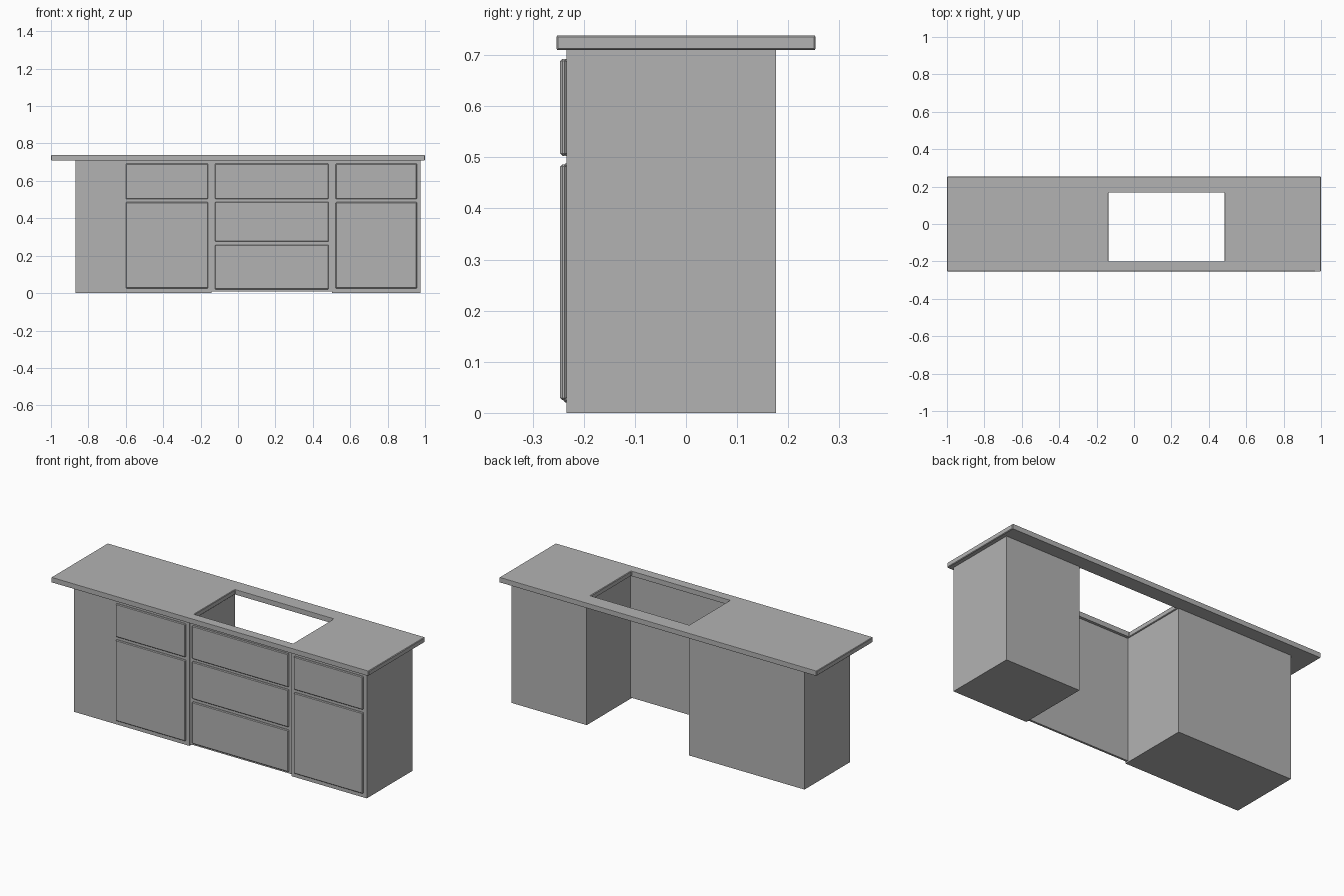
import bpy
import bmesh

default = bpy.data.objects.get("Cube")
if default:
    bpy.data.objects.remove(default, do_unlink=True)

# Single grey finish
grey = bpy.data.materials.new("plain grey")
grey.use_nodes = True
colour = (0.45, 0.45, 0.45, 1)
grey.diffuse_color = colour
grey.node_tree.nodes["Principled BSDF"].inputs["Base Color"].default_value = colour


def finish(name, bm, bevel=0):
    bmesh.ops.recalc_face_normals(bm, faces=bm.faces)
    mesh = bpy.data.meshes.new(name)
    bm.to_mesh(mesh)
    bm.free()
    mesh.materials.append(grey)
    obj = bpy.data.objects.new(name, mesh)
    bpy.context.collection.objects.link(obj)
    if bevel:
        mod = obj.modifiers.new("edge", "BEVEL")
        mod.width = bevel
        mod.segments = 1
        mod.limit_method = "ANGLE"
    return obj


def box(name, x, y, z, bevel=0):
    bm = bmesh.new()
    bmesh.ops.create_cube(bm, size=1)
    for v in bm.verts:
        v.co = [r[0] if c < 0 else r[1] for c, r in zip(v.co, (x, y, z))]
    return finish(name, bm, bevel)


# Cabinet bodies, with a thin panel closing the front between them
TOP = 0.711
FRONT = -0.234
BACK = 0.176
SET_BACK = 0.006
box("right_cabinet", (-0.87, -0.142), (FRONT, BACK), (0, TOP))
box("left_cabinet", (0.502, 0.975), (FRONT, BACK), (0, TOP))
box("middle_panel", (-0.142, 0.502), (FRONT + SET_BACK, -0.216), (0.008, TOP))

# Drawer and door fronts, by column
UPPER = (0.503, 0.692)
DOOR = (0.025, 0.486)
columns = [
    ("right", (-0.60, -0.16), 0, {"drawer": UPPER, "door": DOOR}),
    ("left", (0.522, 0.957), 0, {"drawer": UPPER, "door": DOOR}),
    ("middle", (-0.123, 0.485), SET_BACK,
     {"top_drawer": UPPER, "centre_drawer": (0.275, 0.488), "bottom_drawer": (0.02, 0.258)}),
]
for side, x, back, fronts in columns:
    for part, z in fronts.items():
        box(f"{side}_{part}", x, (FRONT - 0.012 + back, FRONT + back), z, 0.004)

# Worktop slab with a rectangular sink opening
def rectangle(bm, x, y, z):
    return [bm.verts.new((x[i], y[j], z)) for i, j in ((0, 0), (1, 0), (1, 1), (0, 1))]


bm = bmesh.new()
rings = []
for x, y in (((-1, 1), (-0.253, 0.253)), ((-0.136, 0.484), (-0.2, 0.168))):
    rings.append((rectangle(bm, x, y, 0.71), rectangle(bm, x, y, 0.738)))
(outer_low, outer_high), (inner_low, inner_high) = rings
for a, b in ((outer_low, outer_high), (outer_high, inner_high),
             (inner_high, inner_low), (inner_low, outer_low)):
    for i in range(4):
        j = (i + 1) % 4
        bm.faces.new((a[i], a[j], b[j], b[i]))
finish("worktop", bm, 0.003)
